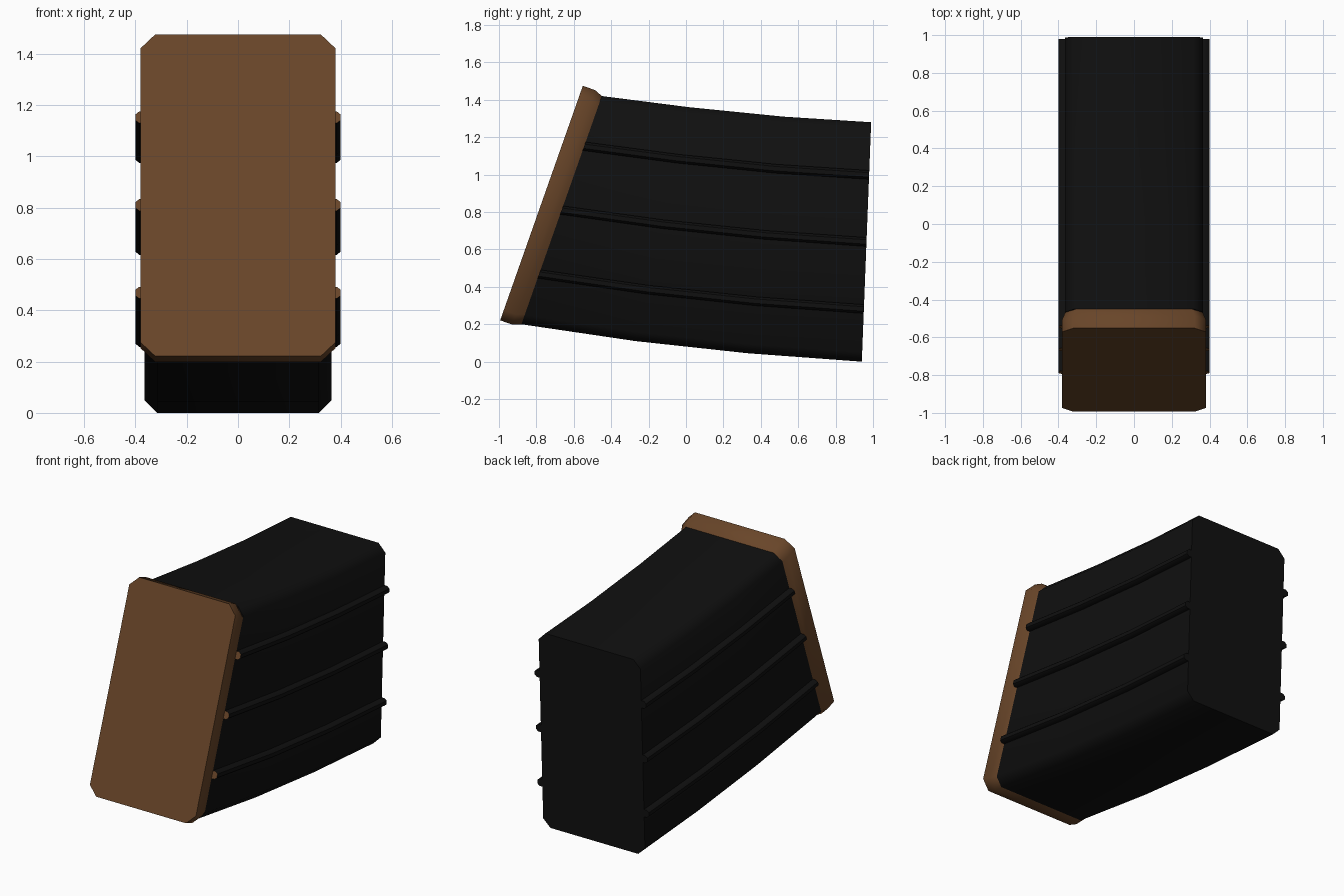
import bpy, bmesh, math
from mathutils import Vector

cube = bpy.data.objects.get("Cube")
if cube:
    bpy.data.objects.remove(cube, do_unlink=True)


def make_material(name, color):
    mat = bpy.data.materials.new(name)
    mat.use_nodes = True
    mat.diffuse_color = color
    mat.node_tree.nodes["Principled BSDF"].inputs["Base Color"].default_value = color
    return mat


black = make_material("black metal", (0.005, 0.005, 0.005, 1))
brown = make_material("brown plate", (0.14, 0.06, 0.022, 1))

# Side outline of the curved box: (bottom, top) at each station, front to back
STATIONS = [
    (Vector((0, -0.88, 0.20)), Vector((0, -0.45, 1.42))),
    (Vector((0, -0.27, 0.11)), Vector((0, 0.02, 1.36))),
    (Vector((0, 0.33, 0.045)), Vector((0, 0.52, 1.31))),
    (Vector((0, 0.94, 0.0)), Vector((0, 0.99, 1.28))),
]


def octagon(low, high, half, cut):
    """Rectangle with cut corners, spanning low to high."""
    up = (high - low).normalized()
    x, w = Vector((1, 0, 0)), half - cut
    return [low - x * w, low + x * w,
            low + x * half + up * cut, high + x * half - up * cut,
            high + x * w, high - x * w,
            high - x * half - up * cut, low - x * half + up * cut]


def loft(name, rings, mats):
    """Join equal rings with quads and cap both ends; the front cap takes the last material."""
    bm = bmesh.new()
    loops = [[bm.verts.new(p) for p in ring] for ring in rings]
    n = len(loops[0])
    for a, b in zip(loops, loops[1:]):
        for i in range(n):
            j = (i + 1) % n
            bm.faces.new((a[i], a[j], b[j], b[i]))
    bm.faces.new(loops[0]).material_index = len(mats) - 1
    bm.faces.new(loops[-1])
    bmesh.ops.recalc_face_normals(bm, faces=bm.faces)
    mesh = bpy.data.meshes.new(name)
    bm.to_mesh(mesh)
    bm.free()
    for m in mats:
        mesh.materials.append(m)
    obj = bpy.data.objects.new(name, mesh)
    bpy.context.collection.objects.link(obj)
    bpy.ops.object.select_all(action='DESELECT')
    obj.select_set(True)
    bpy.context.view_layer.objects.active = obj
    bpy.ops.object.shade_smooth_by_angle(angle=math.radians(50))
    return obj


# Curved box
loft("curved_body", [octagon(lo, hi, 0.365, 0.05) for lo, hi in STATIONS], [black])

# End plate with a tapered rear rim
low, high = STATIONS[0]
up = (high - low).normalized()
ahead = Vector((0, -up.z, up.y))
rings = []
for depth, grow in ((0.114, 0.018), (0.045, 0.018), (0.0, 0.0)):
    offset = ahead * depth
    rings.append(octagon(low + offset - up * grow, high + offset + up * grow,
                         0.365 + grow * 0.85, 0.058))
loft("end_plate", rings, [brown])

# Raised ribs along both sides, with brown front ends
for side, label in ((1, "left"), (-1, "right")):
    for t, level in ((0.22, "lower"), (0.5, "middle"), (0.78, "upper")):
        rings = []
        for lo, hi in STATIONS:
            mid = lo.lerp(hi, t)
            u = (hi - lo).normalized()
            rings.append([mid + u * h + Vector((side * x, 0, 0))
                          for x, h in ((0.36, -0.024), (0.385, -0.024), (0.4, -0.012),
                                       (0.4, 0.012), (0.385, 0.024), (0.36, 0.024))])
        loft(f"{label}_{level}_rib", rings, [black, brown])
